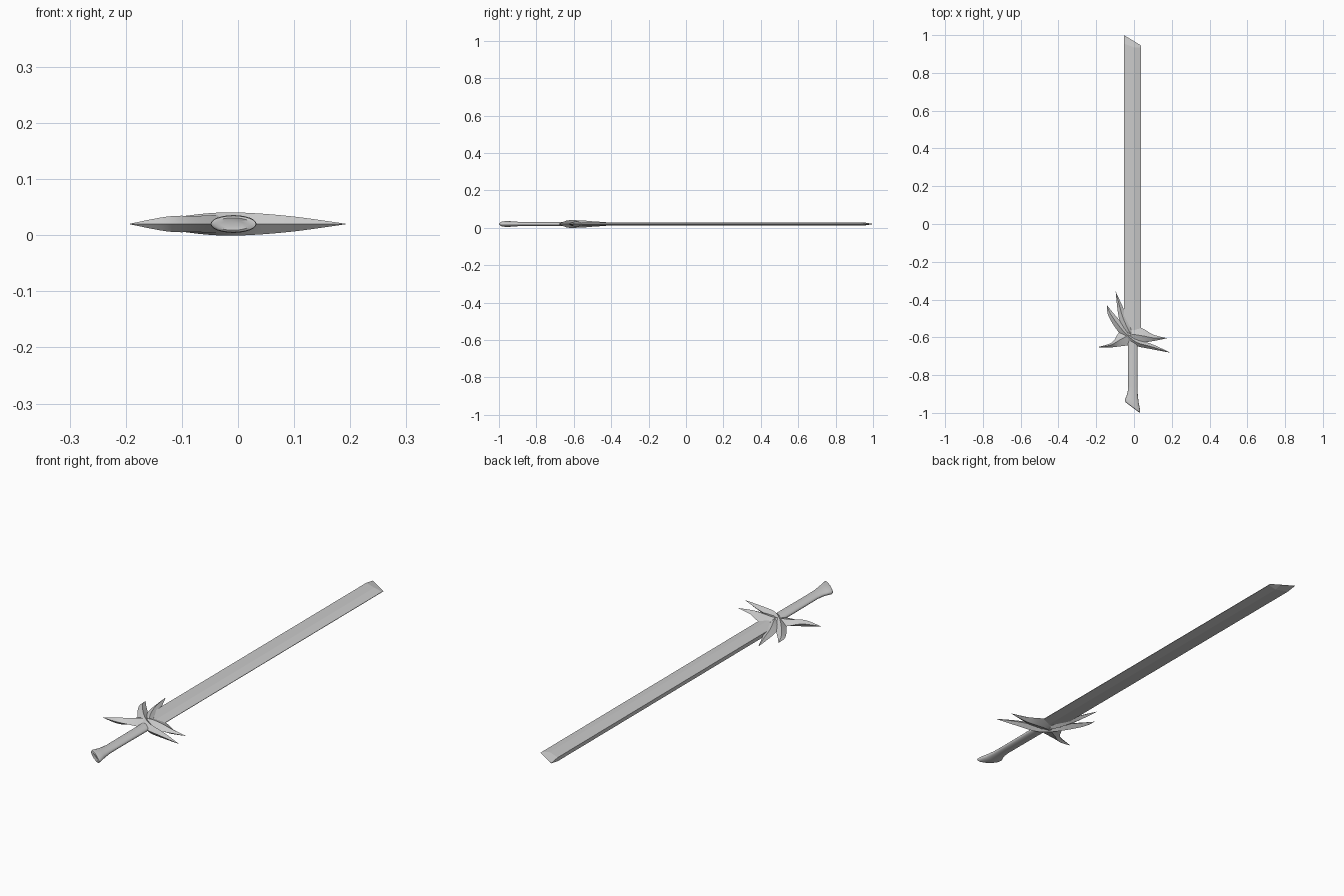
import bpy, bmesh, math

if "Cube" in bpy.data.objects:
    bpy.data.objects.remove(bpy.data.objects["Cube"])

ZC = 0.02  # mid-plane height of the whole sword


def loft(name, rings, angle=30):
    """Skin closed rings of equal length and cap both ends."""
    bm = bmesh.new()
    loops = [[bm.verts.new(p) for p in r] for r in rings]
    for a, b in zip(loops, loops[1:]):
        n = len(a)
        for i in range(n):
            bm.faces.new((a[i], a[(i + 1) % n], b[(i + 1) % n], b[i]))
    bm.faces.new(loops[0])
    bm.faces.new(loops[-1])
    bmesh.ops.remove_doubles(bm, verts=bm.verts, dist=1e-5)
    bmesh.ops.recalc_face_normals(bm, faces=bm.faces)
    me = bpy.data.meshes.new(name)
    bm.to_mesh(me)
    bm.free()
    ob = bpy.data.objects.new(name, me)
    bpy.context.collection.objects.link(ob)
    bpy.ops.object.select_all(action='DESELECT')
    ob.select_set(True)
    bpy.context.view_layer.objects.active = ob
    bpy.ops.object.shade_smooth_by_angle(angle=math.radians(angle))
    return ob


def smooth(st, steps=5):
    """Catmull-Rom interpolation through stations."""
    p = [st[0]] + st + [st[-1]]
    out = []
    for k in range(1, len(p) - 2):
        for s in range(steps):
            t = s / steps
            out.append([0.5 * (2 * b + (c - a) * t + (2 * a - 5 * b + 4 * c - d) * t * t
                               + (3 * b - a - 3 * c + d) * t ** 3)
                        for a, b, c, d in zip(*p[k - 1:k + 3])])
    return out + [list(st[-1])]


def horn(name, stations):
    """Curved spike: each station is (edge x, y, other edge x, y, half thickness)."""
    rings = []
    for ax, ay, bx, by, h in smooth(stations):
        mx, my = (ax + bx) / 2, (ay + by) / 2
        rings.append([(ax, ay, ZC), (mx, my, ZC + h), (bx, by, ZC), (mx, my, ZC - h)])
    return loft(name, rings, 35)


# Blade: thick spine on the left, sharp edge on the right, slanted chisel tip
def blade_ring(ys, ym, ye, k):
    return [(-0.053, ys, ZC - 0.008 * k), (-0.053, ys, ZC + 0.008 * k),
            (0.0, ym, ZC + 0.009 * k), (0.037, ye, ZC + 0.001 * k),
            (0.037, ye, ZC - 0.001 * k), (0.0, ym, ZC - 0.009 * k)]


loft("blade", [blade_ring(-0.6, -0.6, -0.6, 1),
               blade_ring(0.955, 0.935, 0.935, 1),
               blade_ring(1.0, 0.968, 0.945, 0.05)], 5)

# Guard: two long crescents crossing over the blade root, plus one upright thorn
horn("guard_crescent", [
    (-0.143, -0.43, -0.143, -0.43, 0.0),
    (-0.138, -0.48, -0.115, -0.465, 0.009),
    (-0.105, -0.54, -0.076, -0.51, 0.015),
    (-0.058, -0.60, -0.022, -0.568, 0.02),
    (0.0, -0.642, 0.03, -0.612, 0.02),
    (0.09, -0.662, 0.105, -0.64, 0.0135),
    (0.195, -0.682, 0.195, -0.682, 0.0)])
horn("guard_crossbar", [
    (-0.195, -0.652, -0.195, -0.652, 0.0),
    (-0.13, -0.654, -0.118, -0.628, 0.0135),
    (-0.06, -0.646, -0.08, -0.575, 0.0145),
    (0.0, -0.638, -0.03, -0.535, 0.017),
    (0.04, -0.63, 0.045, -0.553, 0.016),
    (0.10, -0.62, 0.10, -0.585, 0.011),
    (0.175, -0.605, 0.175, -0.605, 0.0)])
horn("guard_thorn", [
    (-0.097, -0.357, -0.097, -0.357, 0.0),
    (-0.09, -0.43, -0.068, -0.42, 0.009),
    (-0.077, -0.51, -0.04, -0.48, 0.014),
    (-0.045, -0.59, -0.005, -0.55, 0.018),
    (0.02, -0.645, 0.02, -0.645, 0.0)])


# Grip with flared, slanted pommel: (centre x, y, x radius, z radius, slant)
def oval(cx, y, rx, rz, slant, n=24):
    return [(cx + rx * math.cos(a), y - slant * rx * math.cos(a), ZC + rz * math.sin(a))
            for a in (2 * math.pi * i / n for i in range(n))]


loft("grip", [oval(*s) for s in [
    (-0.006, -0.60, 0.026, 0.012, 0), (-0.006, -0.86, 0.025, 0.011, 0),
    (-0.007, -0.90, 0.027, 0.012, 0.25), (-0.008, -0.935, 0.034, 0.0145, 0.55),
    (-0.008, -0.958, 0.041, 0.0158, 0.7), (-0.008, -0.969, 0.04, 0.0145, 0.75),
    (-0.009, -0.971, 0.033, 0.011, 0.75), (-0.01, -0.968, 0.02, 0.007, 0.7)]], 40)
